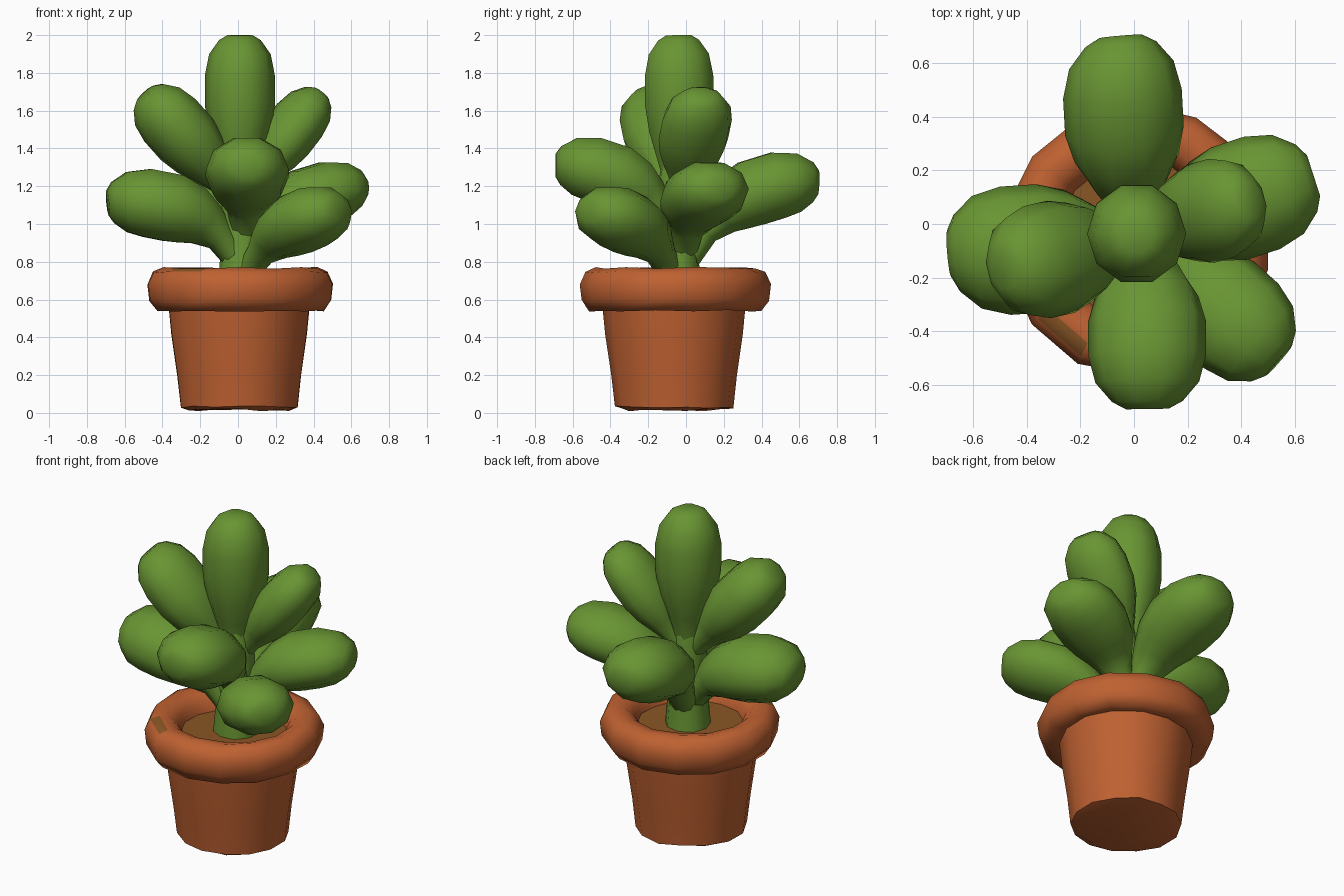
import bpy, bmesh, math, random
from mathutils import Vector

if "Cube" in bpy.data.objects:
    bpy.data.objects.remove(bpy.data.objects["Cube"])

random.seed(4)


def material(name, rgb):
    m = bpy.data.materials.new(name)
    m.diffuse_color = (*rgb, 1)
    m.use_nodes = True
    m.node_tree.nodes["Principled BSDF"].inputs["Base Color"].default_value = m.diffuse_color
    return m


GREEN = material("leaf green", (0.14, 0.30, 0.033))
CLAY = material("terracotta", (0.52, 0.120, 0.031))
SOIL = material("soil brown", (0.25, 0.092, 0.018))


def skin(name, rings, mats, angle=60, rule=None):
    """Join closed rings of points into a capped, smooth-shaded tube."""
    bm = bmesh.new()
    loops = [[bm.verts.new(p) for p in ring] for ring in rings]
    n = len(loops[0])
    for a, b in zip(loops, loops[1:]):
        for i in range(n):
            j = (i + 1) % n
            bm.faces.new((a[i], a[j], b[j], b[i]))
    bm.faces.new(loops[0][::-1])
    bm.faces.new(loops[-1])
    bmesh.ops.recalc_face_normals(bm, faces=bm.faces)
    if rule:
        for f in bm.faces:
            f.material_index = rule(f)
    mesh = bpy.data.meshes.new(name)
    bm.to_mesh(mesh)
    bm.free()
    for m in mats:
        mesh.materials.append(m)
    obj = bpy.data.objects.new(name, mesh)
    bpy.context.collection.objects.link(obj)
    bpy.ops.object.select_all(action='DESELECT')
    obj.select_set(True)
    bpy.context.view_layer.objects.active = obj
    bpy.ops.object.shade_smooth_by_angle(angle=math.radians(angle))
    return obj


def lathe(name, profile, mats, n, wobble=0.0, center=(0.012, -0.06), **kw):
    """Spin (radius, z) points, with a little hand-made unevenness."""
    bumps = [random.uniform(-wobble, wobble) for _ in range(n)]
    rings = []
    for r, z in profile:
        ring = []
        for i in range(n):
            a = math.tau * (i + 0.5) / n
            rr = r * (1 + bumps[i])
            dz = random.uniform(-wobble, wobble) * 0.3
            ring.append((center[0] + rr * math.cos(a),
                         center[1] + rr * math.sin(a), z + dz))
        rings.append(ring)
    return skin(name, rings, mats, **kw)


def leaf(name, base, bend, tip, width, thick, n=10):
    """Club-shaped succulent leaf swept along a curved path."""
    base, bend, tip = Vector(base), Vector(bend), Vector(tip)
    shape = [(0, .36), (.2, .44), (.34, .68), (.46, .88), (.6, 1.0),
             (.77, 1.0), (.89, .88), (.97, .60), (1, .36)]
    out = tip - base
    side = Vector((-out.y, out.x, 0))
    side = side.normalized() if side.length > 0.05 else Vector((1, 0, 0))
    rings = []
    for t, s in shape:
        p = base * (1 - t) ** 2 + bend * 2 * t * (1 - t) + tip * t * t
        d = ((bend - base) * (1 - t) + (tip - bend) * t).normalized()
        up = d.cross(side).normalized()
        rings.append([p + side * math.cos(math.tau * i / n) * width * s
                      + up * math.sin(math.tau * i / n) * thick * s
                      for i in range(n)])
    return skin(name, rings, [GREEN])


def rim_colour(f):
    """Brown soil disc, plus soil smudges on the rim and its inner wall."""
    c = f.calc_center_median()
    if len(f.verts) > 4:
        return 1 if c.z > 0.6 else 0
    spots = [(-0.26, -0.40, 0.755), (-0.06, -0.38, 0.735), (-0.31, 0.02, 0.735)]
    return 1 if any((c - Vector(s)).length < 0.05 for s in spots) else 0


# Tapered pot body
lathe("pot_body", [(0.27, 0.015), (0.316, 0.03), (0.335, 0.2), (0.367, 0.42),
                   (0.385, 0.6)], [CLAY], 14, 0.025, angle=50)

# Thick rounded rim, closed by the soil disc
lathe("pot_rim", [(0.36, 0.56), (0.455, 0.54), (0.495, 0.595), (0.505, 0.68),
                  (0.475, 0.745), (0.42, 0.768), (0.36, 0.755), (0.315, 0.715),
                  (0.30, 0.66)], [CLAY, SOIL], 14, 0.015, angle=70,
      rule=rim_colour)

# Central stem
lathe("stem", [(0.13, 0.64), (0.12, 0.76), (0.11, 0.9), (0.11, 1.05),
               (0.10, 1.25), (0.07, 1.4)], [GREEN], 9, 0.03,
      center=(0.02, -0.045))

# Leaves: base, bend, tip, half width, half thickness
leaves = {
    "leaf_top": ((0.01, -0.04, 1.0), (0.01, -0.03, 1.55),
                 (0.01, -0.04, 2.0), 0.185, 0.19),
    "leaf_back": ((0.01, 0.0, 0.80), (-0.04, 0.2, 1.24),
                  (-0.05, 0.70, 1.22), 0.222, 0.185),
    "leaf_left": ((0.0, -0.05, 0.80), (-0.2, -0.09, 1.16),
                  (-0.69, -0.11, 1.11), 0.24, 0.19),
    "leaf_upper_left": ((0.0, -0.05, 1.12), (-0.2, -0.11, 1.38),
                        (-0.49, -0.17, 1.69), 0.215, 0.175),
    "leaf_front": ((0.04, -0.06, 0.92), (0.05, -0.22, 1.31),
                   (0.05, -0.69, 1.31), 0.22, 0.18),
    "leaf_front_right": ((0.05, -0.08, 0.74), (0.22, -0.21, 1.03),
                         (0.54, -0.51, 1.07), 0.21, 0.165),
    "leaf_right": ((0.05, -0.02, 0.84), (0.22, 0.03, 1.19),
                   (0.67, 0.18, 1.19), 0.22, 0.165),
    "leaf_upper_right": ((0.03, -0.02, 1.12), (0.18, 0.02, 1.38),
                         (0.44, 0.09, 1.69), 0.19, 0.145),
}
for name, spec in leaves.items():
    leaf(name, *spec)
